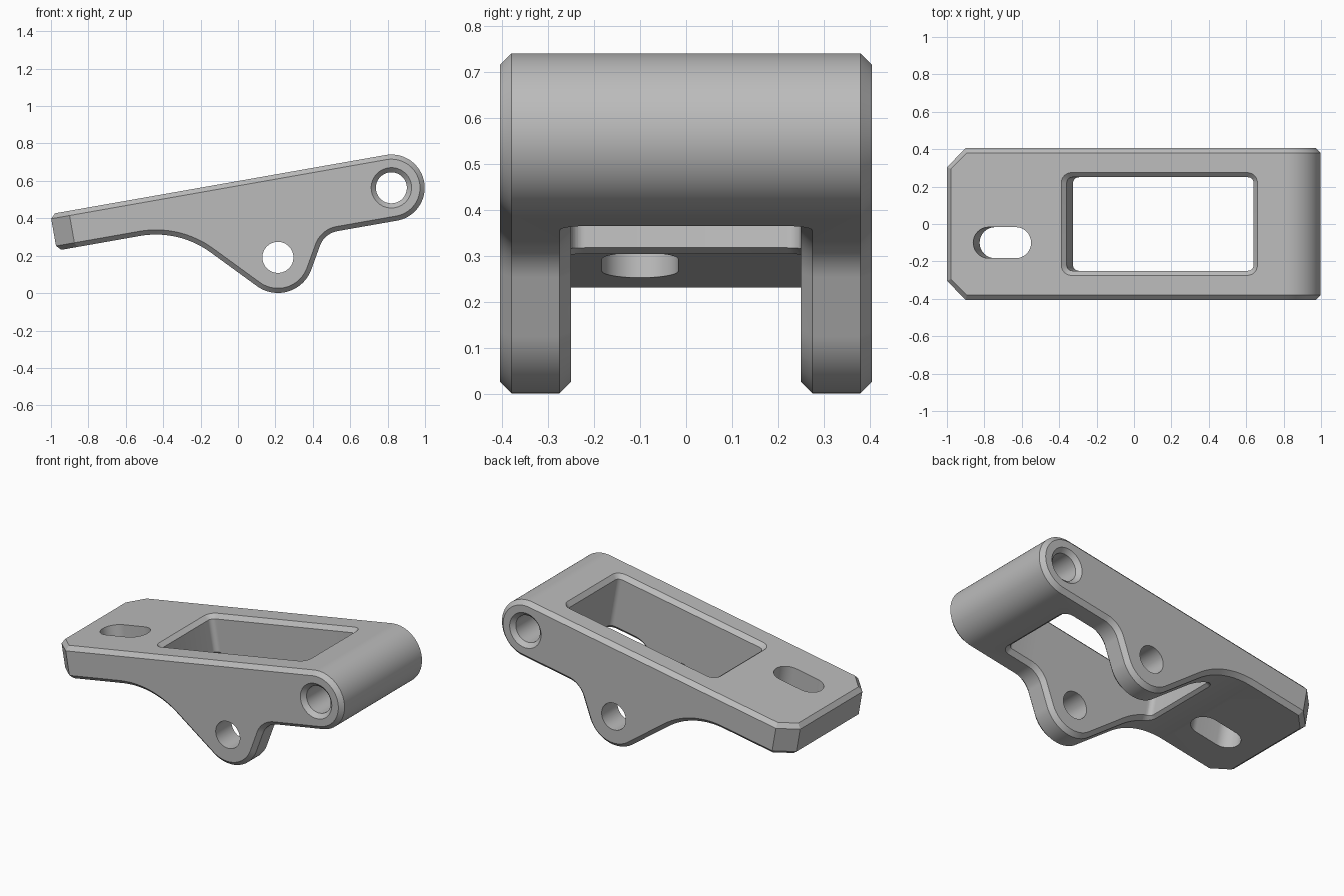
import bpy, bmesh
from math import sin, cos, tan, radians
from mathutils import Vector, Matrix

cube = bpy.data.objects.get("Cube")
if cube:
    bpy.data.objects.remove(cube, do_unlink=True)

# Main sizes, in a frame centred on the pivot with x along the plate
CH = 0.025                       # chamfer
EPS = 0.01                       # cutter overlap
HALF = 0.405                     # half width
R, HOLE = 0.178, 0.083           # pivot barrel and bore radii
END, UNDER = -1.82, -0.02        # plate end and underside
LUG, LUG_R = Vector((-0.662, -0.261)), 0.19
WIN_L, WIN_R, WIN_Y, WIN_RAD = -1.171, -0.156, 0.25, 0.03
PLACE = Matrix.Translation((0.82, 0, 0.563)) @ Matrix.Rotation(radians(-10), 4, 'Y')


def arc(c, r, a0, a1, n):
    angles = [radians(a0 + (a1 - a0) * i / n) for i in range(n + 1)]
    return [Vector((c[0] + r * cos(a), c[1] + r * sin(a))) for a in angles]


def loft(name, rings, closed=False):
    """Skin a list of equal closed rings; cap the ends or join them."""
    bm = bmesh.new()
    loops = [[bm.verts.new(p) for p in ring] for ring in rings]
    pairs = list(zip(loops, loops[1:]))
    if closed:
        pairs.append((loops[-1], loops[0]))
    else:
        bm.faces.new(loops[0])
        bm.faces.new(loops[-1])
    for a, b in pairs:
        for i in range(len(a)):
            j = (i + 1) % len(a)
            bm.faces.new((a[i], a[j], b[j], b[i]))
    bmesh.ops.recalc_face_normals(bm, faces=bm.faces[:])
    if bm.calc_volume(signed=True) < 0:
        bmesh.ops.reverse_faces(bm, faces=bm.faces[:])
    mesh = bpy.data.meshes.new(name)
    bm.to_mesh(mesh)
    bm.free()
    obj = bpy.data.objects.new(name, mesh)
    bpy.context.scene.collection.objects.link(obj)
    return obj


def volume(mesh):
    bm = bmesh.new()
    bm.from_mesh(mesh)
    result = bm.calc_volume(signed=True)
    bm.free()
    return result


def cut(obj, cutter):
    """Subtract the cutter, taking the first solver that gives a sound solid."""
    cutter.hide_render = True
    mod = obj.modifiers.new(cutter.name, 'BOOLEAN')
    mod.operation, mod.object = 'DIFFERENCE', cutter
    for solver in ('MANIFOLD', 'EXACT', 'FLOAT'):
        mod.solver = solver
        bpy.context.view_layer.update()
        graph = bpy.context.evaluated_depsgraph_get()
        mesh = bpy.data.meshes.new_from_object(obj.evaluated_get(graph))
        if 0.3 < volume(mesh) / volume(obj.data) < 0.9999:
            obj.data = mesh
            break
    obj.modifiers.clear()
    bpy.data.objects.remove(cutter, do_unlink=True)


def inset(points, d):
    """Offset a counter-clockwise outline inwards."""
    out = []
    for i, p in enumerate(points):
        a = (p - points[i - 1]).normalized()
        b = (points[(i + 1) % len(points)] - p).normalized()
        na, nb = Vector((-a.y, a.x)), Vector((-b.y, b.x))
        out.append(p + (na + nb) * d / (1 + na.dot(nb)))
    return out


# Side profile: underside, arch, lug, fillet, barrel
FALL, RISE = 46, 60
tip = arc(LUG, LUG_R, -90 - FALL, RISE - 90, 36)
arch_x = tip[0].x - (UNDER - tip[0].y) / tan(radians(FALL))
arch_r = 0.21 / tan(radians(FALL / 2))
fil_x = tip[-1].x + (-R - tip[-1].y) / tan(radians(RISE))
fil_r = 0.07 / tan(radians(RISE / 2))
underside = [Vector((END - 0.1, UNDER))]
underside += arc((arch_x - 0.21, UNDER - arch_r), arch_r, 90, 90 - FALL, 20)
underside += tip
underside += arc((fil_x + 0.07, -R - fil_r), fil_r, 90 + RISE, 90, 16)
profile = underside + arc((0, 0), R, -90, 90, 48) + [Vector((END - 0.1, R))]
underside.append(Vector((0, -R)))

# Body: extruded profile with chamfered sides
small = inset(profile, CH)
bracket = loft("lever_bracket", [[(p.x, y, p.y) for p in pts] for y, pts in (
    (-HALF, small), (CH - HALF, profile), (HALF - CH, profile), (HALF, small))])

# Plate end: trim the end and both corners, each with chamfered rims
trim = ((-CH - EPS, UNDER - EPS), (0.3, UNDER - EPS), (0.3, R + EPS),
        (-CH - EPS, R + EPS), (0, R - CH), (0, UNDER + CH))
for side in (0, 1, -1):
    m = Vector((-1, side, 0)).normalized()
    across = Vector((-m.y, m.x, 0))
    base = Vector((END, side * (HALF - 0.1), 0))
    cut(bracket, loft("end_trim", [[base + across * t + m * w + Vector((0, 0, v))
                                    for w, v in trim] for t in (-0.6, 0.6)]))


def window_outline():
    """Rounded rectangle as (point, outward direction) pairs."""
    xs = [p.x for p in underside if WIN_L + WIN_RAD + 0.003 < p.x < WIN_R - WIN_RAD - 0.003]
    cx = {-1: WIN_L + WIN_RAD, 1: WIN_R - WIN_RAD}
    cy = WIN_Y - WIN_RAD
    out = []
    for sx, sy, start in ((1, -1, -90), (1, 1, 0), (-1, 1, 90), (-1, -1, 180)):
        for d in arc((0, 0), 1, start, start + 90, 6):
            out.append((Vector((cx[sx], sy * cy)) + d * WIN_RAD, d))
        if sx == sy:
            row = xs if sy < 0 else xs[::-1]
            out += [(Vector((x, sy * WIN_Y)), Vector((0, sy))) for x in row]
    return out


def under_height(x):
    for a, b in zip(underside, underside[1:]):
        if a.x <= x <= b.x:
            return a.y + (b.y - a.y) * (x - a.x) / (b.x - a.x)
    return -R


outline = window_outline()

# Window with flared top rim
levels = ((-0.8, 0), (R - CH, 0), (R + EPS, CH + EPS))
cut(bracket, loft("window", [[(p.x + d.x * w, p.y + d.y * w, v) for p, d in outline]
                             for v, w in levels]))

# Chamfer that follows the lower rim of the window and the lug inner edges
rim = []
for p, d in outline:
    h = 0.002
    k = (under_height(p.x + h) - under_height(p.x - h)) / (2 * h)
    along = Vector((1, 0, k)).normalized()
    down = Vector((k, 0, -1)).normalized()
    foot = Vector((p.x, p.y, under_height(p.x)))
    rim.append([foot + along * d.x * w + Vector((0, d.y * w, 0)) + down * s
                for w, s in ((-EPS, -CH - EPS), (CH + EPS, EPS), (-EPS, EPS))])
cut(bracket, loft("lower_rim", rim, closed=True))


def bore(name, c, stations):
    return loft(name, [[(p.x, y, p.y) for p in arc(c, r, 0, 360, 48)[:-1]]
                       for y, r in stations])


# Bores and the rounded slot
flare = HOLE + 2 * CH
cut(bracket, bore("lug_bore", LUG, ((-0.5, HOLE), (0.5, HOLE))))
cut(bracket, bore("pivot_bore", (0, 0), ((-HALF - CH, flare), (CH - HALF, HOLE),
                                         (HALF - CH, HOLE), (HALF + CH, flare))))
stadium = arc((-1.443, -0.1), HOLE, -90, 90, 24) + arc((-1.591, -0.1), HOLE, 90, 270, 24)
cut(bracket, loft("slot", [[(p.x, p.y, v) for p in stadium] for v in (-0.4, 0.4)]))

# Tilt into place
bracket.data.transform(PLACE)

# Plain grey finish
grey = bpy.data.materials.new("plain_grey")
grey.use_nodes = True
colour = (0.5, 0.5, 0.5, 1)
grey.diffuse_color = colour
grey.node_tree.nodes["Principled BSDF"].inputs["Base Color"].default_value = colour
bracket.data.materials.clear()
bracket.data.materials.append(grey)

bpy.ops.object.select_all(action='DESELECT')
bracket.select_set(True)
bpy.context.view_layer.objects.active = bracket
bpy.ops.object.shade_smooth_by_angle(angle=radians(30))
